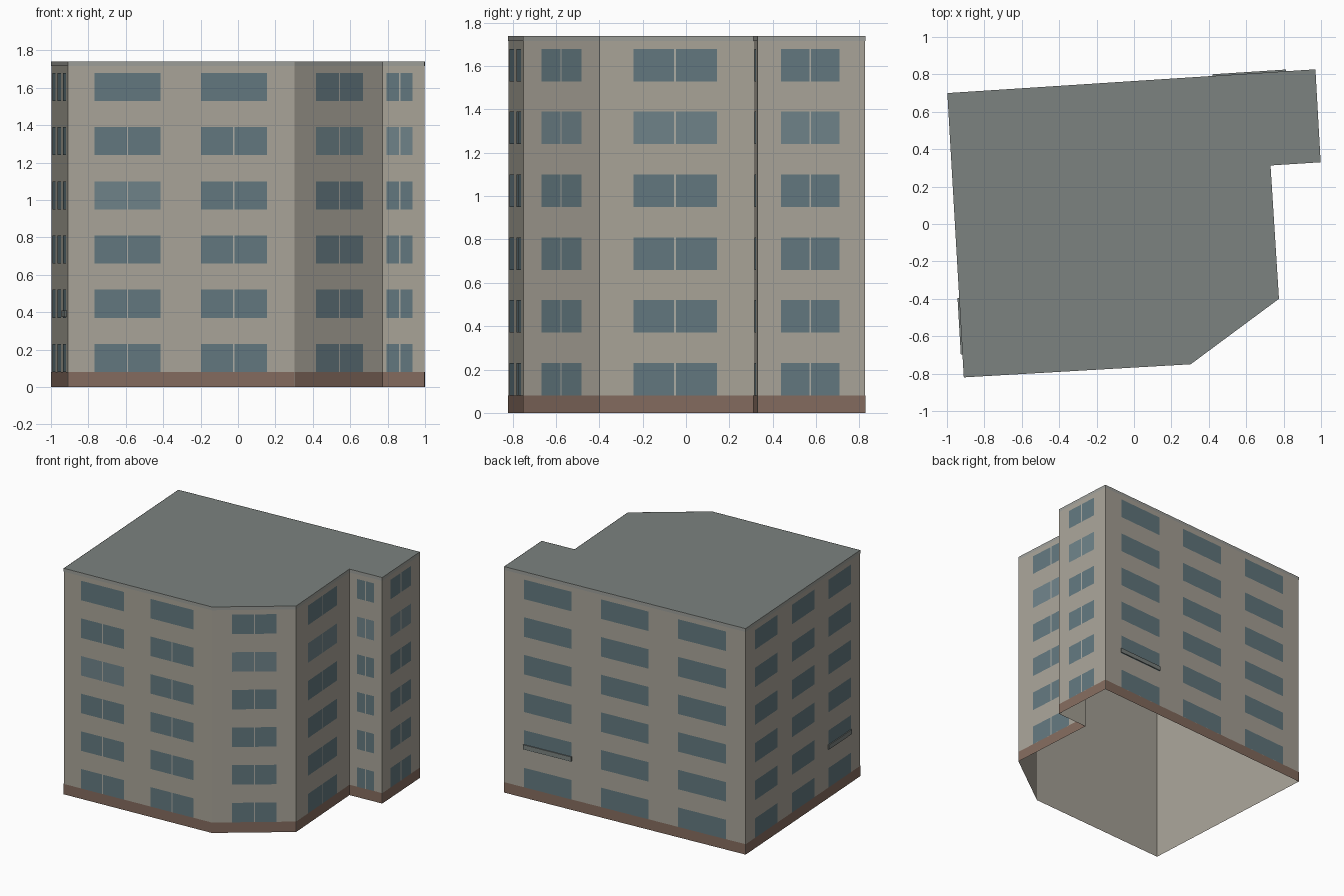
import bpy, bmesh
from mathutils import Vector

if "Cube" in bpy.data.objects:
    bpy.data.objects.remove(bpy.data.objects["Cube"])

H = 1.74
PITCH, WIN_Z, WIN_H, FLOORS = 0.29, 0.08, 0.15, 6
# footprint, counter-clockwise from the front left corner
PLAN = [(-0.91, -0.82), (0.303, -0.75), (0.775, -0.40), (0.73, 0.313),
        (0.998, 0.33), (0.97, 0.827), (-0.998, 0.70)]


def material(name, r, g, b):
    m = bpy.data.materials.new(name)
    m.diffuse_color = (r, g, b, 1)
    m.use_nodes = True
    m.node_tree.nodes["Principled BSDF"].inputs["Base Color"].default_value = m.diffuse_color
    return m


WALL = material("plaster", 0.40, 0.375, 0.32)
ROOF = material("roofing", 0.20, 0.225, 0.215)
TRIM = material("trim", 0.34, 0.345, 0.32)
BASE = material("plinth_brown", 0.235, 0.15, 0.115)
GLASS = material("glass", 0.125, 0.19, 0.215)
PALE = material("pale_glass", 0.16, 0.23, 0.255)
BAR = material("window_bar", 0.42, 0.42, 0.38)


def make(name, bm, mat):
    me = bpy.data.meshes.new(name)
    bm.to_mesh(me)
    bm.free()
    me.materials.append(mat)
    ob = bpy.data.objects.new(name, me)
    bpy.context.collection.objects.link(ob)
    return ob


def wall_point(i, t, z, off):
    """Point on wall i at fraction t, height z, pushed outward by off."""
    a, b = Vector(PLAN[i]), Vector(PLAN[(i + 1) % len(PLAN)])
    d = (b - a).normalized()
    p = a.lerp(b, t) + Vector((d.y, -d.x)) * off
    return (p.x, p.y, z)


def panel(bm, i, t0, t1, z0, z1, off=0.0):
    bm.faces.new([bm.verts.new(wall_point(i, t, z, off))
                  for t, z in ((t0, z0), (t1, z0), (t1, z1), (t0, z1))])


def wall_length(i):
    return (Vector(PLAN[(i + 1) % len(PLAN)]) - Vector(PLAN[i])).length


def band(name, z0, z1, off, mat):
    bm = bmesh.new()
    for i in range(len(PLAN)):
        panel(bm, i, 0, 1, z0, z1, off)
    bmesh.ops.remove_doubles(bm, verts=bm.verts, dist=1e-5)
    make(name, bm, mat)


# wall shell (open underneath), brown plinth and roof-edge trim
band("walls", 0, H, 0, WALL)
band("plinth", 0, 0.08, 0.0015, BASE)
band("roof_trim", H - 0.025, H, 0.0015, TRIM)

# flat roof
bm = bmesh.new()
bm.faces.new([bm.verts.new((x, y, H)) for x, y in PLAN])
make("roof", bm, ROOF)

# windows per wall: (centre fraction, width fraction); centre bars on some walls
LAYOUT = {
    0: [(0.263, 0.29), (0.732, 0.29)],
    1: [(0.505, 0.53)],
    2: [(0.49, 0.54)],
    3: [(0.50, 0.52)],
    4: [(0.49, 0.54)],
    5: [(0.18, 0.197), (0.50, 0.197), (0.82, 0.197)],
    6: [(0.18, 0.197), (0.50, 0.197), (0.82, 0.197)],
}
glass, pale, bars = bmesh.new(), bmesh.new(), bmesh.new()
for i, row in LAYOUT.items():
    for c, w in row:
        for f in range(FLOORS):
            z = WIN_Z + f * PITCH
            light = (i in (1, 2, 3, 4) and f == 4) or (i == 0 and c < 0.5 and f == 3)
            panel(pale if light else glass, i, c - w / 2, c + w / 2, z, z + WIN_H, 0.002)
            if i < 5 and not (i == 0 and f == FLOORS - 1):
                h = 0.004 / wall_length(i)
                panel(bars, i, c - h, c + h, z, z + WIN_H, 0.003)
make("windows", glass, GLASS)
make("pale_windows", pale, PALE)
make("window_bars", bars, BAR)

# thin ledges on two second-storey windows (back and left walls)
bm = bmesh.new()
for i, c in ((5, 0.18), (6, 0.82)):
    t0, t1 = c - 0.1, c + 0.1
    z0, z1 = 0.375, 0.41
    ring = [[bm.verts.new(wall_point(i, t, z, o))
             for z, o in ((z0, 0.0), (z0, 0.009), (z1, 0.009), (z1, 0.0))]
            for t in (t0, t1)]
    for k in range(4):
        n = (k + 1) % 4
        bm.faces.new((ring[0][k], ring[1][k], ring[1][n], ring[0][n]))
    bm.faces.new(ring[0][::-1])
    bm.faces.new(ring[1])
bmesh.ops.recalc_face_normals(bm, faces=bm.faces)
make("window_ledges", bm, ROOF)
